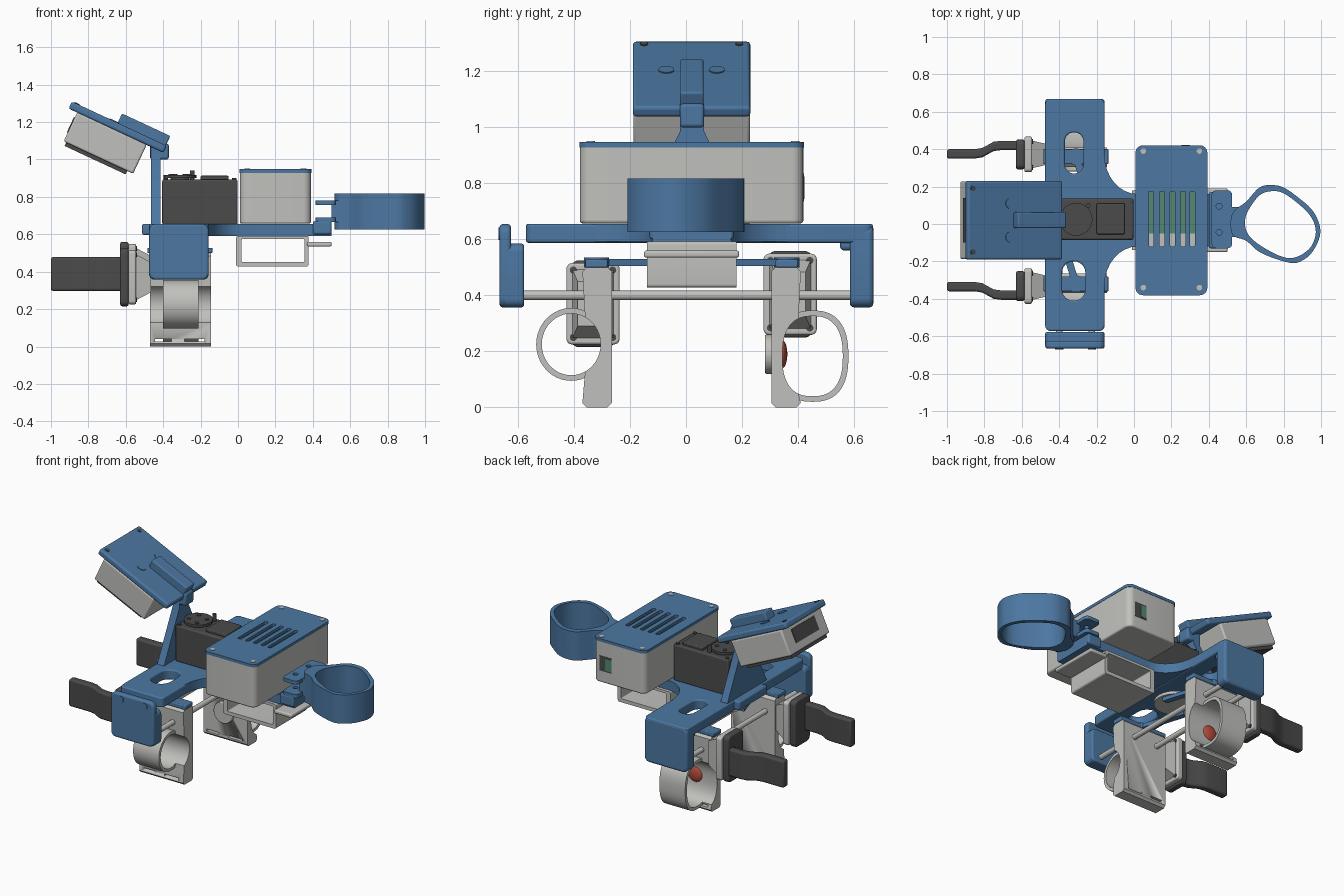
import bpy, bmesh, math
from mathutils import Matrix, Vector

if "Cube" in bpy.data.objects:
    bpy.data.objects.remove(bpy.data.objects["Cube"])

def material(name, rgb):
    m = bpy.data.materials.new(name)
    m.use_nodes = True
    m.diffuse_color = (*rgb, 1)
    m.node_tree.nodes["Principled BSDF"].inputs["Base Color"].default_value = (*rgb, 1)
    return m

BLUE = material("steel blue", (.072, .185, .36))
WHITE = material("light grey", (.53, .53, .51))
DARK = material("charcoal", (.07, .07, .072))
GREEN = material("board green", (.09, .25, .16))
RED = material("button red", (.45, .07, .045))

C = .02  # y of the mirror plane
AXES = {"Z": ((1, 0, 0), (0, 1, 0), (0, 0, 1)),
        "X": ((0, 0, 1), (1, 0, 0), (0, 1, 0)),
        "Y": ((1, 0, 0), (0, 0, -1), (0, 1, 0))}

def finish(name, bm, mat, bevel=0):
    me = bpy.data.meshes.new(name)
    bmesh.ops.recalc_face_normals(bm, faces=bm.faces)
    bm.to_mesh(me)
    bm.free()
    ob = bpy.data.objects.new(name, me)
    bpy.context.collection.objects.link(ob)
    me.materials.append(mat)
    if bevel:
        b = ob.modifiers.new("soft edges", "BEVEL")
        b.width, b.segments, b.limit_method, b.angle_limit = bevel, 3, "ANGLE", .7
    bpy.ops.object.select_all(action="DESELECT")
    ob.select_set(True)
    bpy.context.view_layer.objects.active = ob
    bpy.ops.object.shade_smooth_by_angle(angle=.6)
    return ob

def extrude(name, loops, lo, hi, mat, axis="Z", bevel=0):
    """Extrude nested outlines (the inner ones become holes) between lo and hi."""
    cu = bpy.data.curves.new(name, "CURVE")
    cu.dimensions, cu.fill_mode, cu.extrude = "2D", "BOTH", (hi - lo) / 2
    for loop in loops:
        sp = cu.splines.new("POLY")
        sp.points.add(len(loop) - 1)
        for p, q in zip(sp.points, loop):
            p.co = (q[0], q[1], 0, 1)
        sp.use_cyclic_u = True
    tmp = bpy.data.objects.new("outline", cu)
    bpy.context.collection.objects.link(tmp)
    me = tmp.to_mesh(depsgraph=bpy.context.evaluated_depsgraph_get())
    bm = bmesh.new()
    bm.from_mesh(me)
    tmp.to_mesh_clear()
    bpy.data.objects.remove(tmp)
    bmesh.ops.remove_doubles(bm, verts=bm.verts, dist=1e-5)
    bmesh.ops.dissolve_limit(bm, angle_limit=.01, verts=bm.verts, edges=bm.edges)
    mid = (lo + hi) / 2 * (-1 if axis == "Y" else 1)
    rot = Matrix(AXES[axis]).to_4x4()
    bm.transform(rot @ Matrix.Translation((0, 0, mid)))
    return finish(name, bm, mat, bevel)

def box(name, x, y, z, mat, bevel=0, xf=None):
    bm = bmesh.new()
    bmesh.ops.create_cube(bm, size=1)
    for v in bm.verts:
        v.co = [(a + b) / 2 + c * (b - a) for (a, b), c in zip((x, y, z), v.co)]
    if xf:
        bm.transform(xf)
    return finish(name, bm, mat, bevel)

def arc(cx, cy, rx, ry, a0=0, a1=360, n=40, p=1):
    pts = []
    for i in range(n + (a1 - a0 < 360)):
        a = math.radians(a0 + (a1 - a0) * i / n)
        c, s = math.cos(a), math.sin(a)
        pts.append((cx + rx * math.copysign(abs(c) ** p, c), cy + ry * math.copysign(abs(s) ** p, s)))
    return pts

def rrect(x0, x1, y0, y1, r):
    cs = ((x1 - r, y1 - r), (x0 + r, y1 - r), (x0 + r, y0 + r), (x1 - r, y0 + r))
    return [p for i, c in enumerate(cs) for p in arc(*c, r, r, i * 90, i * 90 + 90, 6)]

def smooth(pts, n=5):
    """Closed rounded curve through the points."""
    out = []
    for i in range(len(pts)):
        a, b, c, d = (Vector(pts[(i + k) % len(pts)]) for k in (-1, 0, 1, 2))
        for t in (j / n for j in range(n)):
            out.append(tuple(.5 * (2*b + (c-a)*t + (2*a-5*b+4*c-d)*t*t + (3*b-a-3*c+d)*t**3)))
    return out

def cyl(name, axis, u, v, r, lo, hi, mat, bevel=0):
    return extrude(name, [arc(u, v, r, r, n=24)], lo, hi, mat, axis, bevel)

def cut(ob, cutter):
    m = ob.modifiers.new("cut", "BOOLEAN")
    m.operation, m.object, m.solver = "DIFFERENCE", cutter, "EXACT"
    bpy.context.view_layer.objects.active = ob
    bpy.ops.object.modifier_apply(modifier=m.name)
    bpy.data.objects.remove(cutter)

# Main frame: slotted crossbar, arm with filleted root, end brackets
extrude("crossbar", [rrect(-.475, -.157, -.572, .668, .03), rrect(-.37, -.27, .27, .49, .049),
                     rrect(-.385, -.26, -.41, -.2, .06)], .588, .655, BLUE, bevel=.012)
fillet = arc(.02, .37, .178, .21, 180, 270, 8)
arm = [(-.2, .37)] + fillet + [(.5, .16)]
extrude("frame_arm", [arm + [(x, 2 * C - y) for x, y in reversed(arm)]], .592, .655, BLUE)
box("frame_tab", (-.513, -.45), (-.13, .17), (.597, .655), BLUE, .01)
side = rrect(-.475, -.157, .357, .655, .035)
extrude("rear_bracket", [side], .585, .669, BLUE, "Y", .015)
box("rear_bracket_rib", (-.46, -.172), (.55, .6), (.56, .6), BLUE, .015)
extrude("front_bracket", [side], -.666, -.625, BLUE, "Y", .012)
extrude("front_bracket_lug", [rrect(-.475, -.157, .357, .585, .03)], -.65, -.578, BLUE, "Y", .01)
for x in (-.4, -.225):
    cyl("bracket_screw", "Y", x, .62, .022, -.67, -.66, BLUE)
    cyl("slide_rod", "Y", x, .4, .017, -.6, .6, WHITE)

# Motor with horn and top details
box("motor", (-.405, -.002), (-.085, .135), (.65, .893), DARK, .01)
cyl("motor_horn", "Z", -.31, C + .005, .088, .9, .917, DARK)
cyl("motor_shaft", "Z", -.31, C + .005, .05, .885, .905, DARK)
for i in range(4):
    a = i * math.pi / 2 + .5
    cyl("horn_screw", "Z", -.31 + .055 * math.cos(a), C + .055 * math.sin(a), .013, .915, .922, DARK)
box("motor_cap", (-.2, -.05), (-.055, .11), (.89, .913), DARK, .006)
cyl("motor_pin", "Z", -.245, .1, .012, .89, .94, DARK)
for x in (-.385, -.02):
    for y in (-.065, .115):
        cyl("motor_screw", "Z", x, y, .012, .89, .9, DARK)

# Display support strut
prof = [(-.19, .65), (.23, .65), (.065, .985), (.065, 1.07), (-.022, 1.07), (-.022, .985)]
extrude("strut", [prof], -.465, -.415, BLUE, "X")
box("strut_knuckle", (-.47, -.37), (-.022, .065), (1, 1.085), BLUE, .012)

# Tilted display unit, modelled flat and turned into place
TILT = Matrix.Translation((-.888, C, 1.31)) @ Matrix.Rotation(math.radians(25), 4, "Y")
box("display_back_plate", (0, .56), (-.21, .21), (-.042, 0), BLUE, .012, TILT)
box("display_housing", (.05, .46), (-.208, .208), (-.212, -.04), WHITE, .01, TILT)
box("display_screen", (.065, .425), (-.185, .185), (-.232, -.2), DARK, 0, TILT)
box("display_port", (.045, .055), (-.12, .12), (-.16, -.07), DARK, 0, TILT)
box("display_hinge", (.27, .555), (-.042, .043), (-.02, .055), BLUE, .008, TILT)
for x, y, r in ((.25, .09, .028), (.25, -.09, .028), (.03, .17, .014), (.03, -.17, .014)):
    screw = cyl("display_screw", "Z", x, y, r, -.01, .004, DARK if r < .02 else BLUE)
    screw.data.transform(TILT)

# Control box with slotted lid
extrude("control_box", [rrect(.01, .39, -.379, .419, .04)], .657, .915, WHITE, bevel=.01)
extrude("control_box_rim", [rrect(.01, .39, -.379, .419, .04), rrect(.03, .37, -.36, .4, .03)],
        .9, .932, WHITE)
slots = [rrect(x - .013, x + .013, -.12, .175, .008) for x in (.092, .149, .206, .262, .313)]
extrude("control_box_lid", [rrect(.008, .392, -.381, .421, .04)] + slots, .929, .948, BLUE)
box("circuit_board", (.07, .335), (-.05, .19), (.91, .922), GREEN)
for x in (.05, .35):
    for y in (-.34, .39):
        cyl("lid_screw", "Z", x, y, .015, .94, .951, WHITE)
box("port_recess", (.255, .345), (.415, .421), (.735, .835), DARK)
box("port_board", (.255, .3), (.418, .423), (.745, .825), GREEN)

# Battery tray under the arm
extrude("battery_tray", [rrect(-.01, .378, .428, .592, .012), rrect(.02, .355, .452, .575, .005)],
        -.14, .18, WHITE, "Y")
box("tray_tab", (.37, .5), (-.15, .19), (.535, .56), WHITE, .008)

# Cup holder and its clamp
outer = smooth([(.525, .055), (.6, .12), (.67, .195), (.735, .208), (.8, .195), (.88, .14), (.96, .065),
                (.997, -.04), (.96, -.14), (.9, -.195), (.83, -.207), (.68, -.155), (.6, -.09), (.525, -.055)])
inner = smooth([(.595, .03), (.635, .11), (.69, .165), (.78, .172), (.87, .115), (.945, .04),
                (.972, -.045), (.935, -.135), (.83, -.183), (.7, -.13), (.61, -.055)])
extrude("cup_holder", [outer, inner], .626, .818, BLUE)
for lo, hi in ((.665, .69), (.757, .78)):
    holes = [arc(.455, y, .016, .016, n=16) for y in (-.045, .095)]
    extrude("clamp_jaw", [rrect(.415, .525, -.13, .18, .025)] + holes, lo, hi, BLUE)
box("clamp_web", (.5, .56), (-.07, .09), (.665, .78), BLUE)
box("clamp_foot", (.4, .5), (-.13, .17), (.6, .67), BLUE, .01)

# Drive disc below the frame
cyl("drive_disc", "Z", -.31, C, .13, .535, .555, WHITE)
cyl("drive_shaft", "Z", -.31, C, .04, .54, .6, DARK)

# Sliding carriers with finger loops, levers and links, one per side
for side, label in ((1, "rear"), (-1, "front")):
    def Y(w):
        return C + side * w
    def span(a, b):
        return tuple(sorted((Y(a), Y(b))))
    if side > 0:
        cw, cz, rw, rz, p = .432, .183, .108, .143, .8
    else:
        cw, cz, rw, rz, p = .43, .225, .105, .11, 1
    hole = arc(cw, cz, rw, rz, n=64, p=p)
    notch = [q for q in hole if q[0] < .388]
    block = [(.39, .015), (.375, 0), (.3, 0), (.285, .015), (.285, .485), (.305, .505), (.37, .505), (.39, .485)]
    place = lambda pts: [(Y(w), z) for w, z in pts]
    carrier = extrude(label + "_carrier", [place(block + notch)], -.47, -.145, WHITE, "X")
    for x in ((-.445, -.355), (-.285, -.18)):
        cut(carrier, box("slot_cutter", x, span(.2, .5), (.026, .04), WHITE))
    extrude(label + "_finger_loop", [place(arc(cw, cz, rw + .02, rz + .02, n=64, p=p)), place(hole)],
            -.4, -.21, WHITE, "X")
    box(label + "_link_seat", (-.485, -.137), span(.3, .38), (.5, .528), BLUE, .005)

    # Link from drive disc to carrier
    xs = -.31 + side * .1
    extrude(label + "_link", [[(xs - .02, Y(.02)), (xs + .02, Y(.02)), (-.29, Y(.34)), (-.33, Y(.34))]],
            .505, .53, BLUE)
    cyl(label + "_link_eye", "Z", -.31, Y(.34), .045, .5, .535, BLUE)

    # Lever mount: flange and tapered neck
    zc = .387 + side * .017
    mid = Y(.352)
    extrude(label + "_mount_flange", [rrect(mid - .095, mid + .095, zc - .145, zc + .145, .02)],
            -.585, -.545, WHITE, "X", .008)
    bm = bmesh.new()
    for x, hy, hz in ((-.55, .075, .125), (-.465, .055, .08)):
        for sy in (-hy, hy):
            for sz in (-hz, hz):
                bm.verts.new((x, mid + sy, zc + sz))
    bmesh.ops.convex_hull(bm, input=bm.verts)
    finish(label + "_mount_neck", bm, WHITE)
    for sy in (-.07, .07):
        for sz in (-.12, .12):
            cyl("mount_screw", "X", mid + sy, zc + sz, .013, -.55, -.54, DARK)

    # Lever
    extrude(label + "_lever_plate", [rrect(mid - .08, mid + .08, zc - .155, zc + .155, .03)],
            -.63, -.585, DARK, "X", .01)
    line = ((-1, .355), (-.85, .355), (-.81, .362), (-.75, .395), (-.71, .4), (-.6, .4))
    path = [(x, Y(w + .025)) for x, w in line] + [(x, Y(w - .025)) for x, w in reversed(line)]
    extrude(label + "_lever", [path], .297, .478, DARK, bevel=.012)

# Push button inside the rear loop
cyl("button_bezel", "Y", -.31, .19, .07, .282, .335, WHITE, .005)
bm = bmesh.new()
bmesh.ops.create_uvsphere(bm, u_segments=24, v_segments=12, radius=1)
bm.transform(Matrix.Translation((-.31, .342, .19)) @ Matrix.Diagonal((.052, .02, .052, 1)))
finish("push_button", bm, RED)
